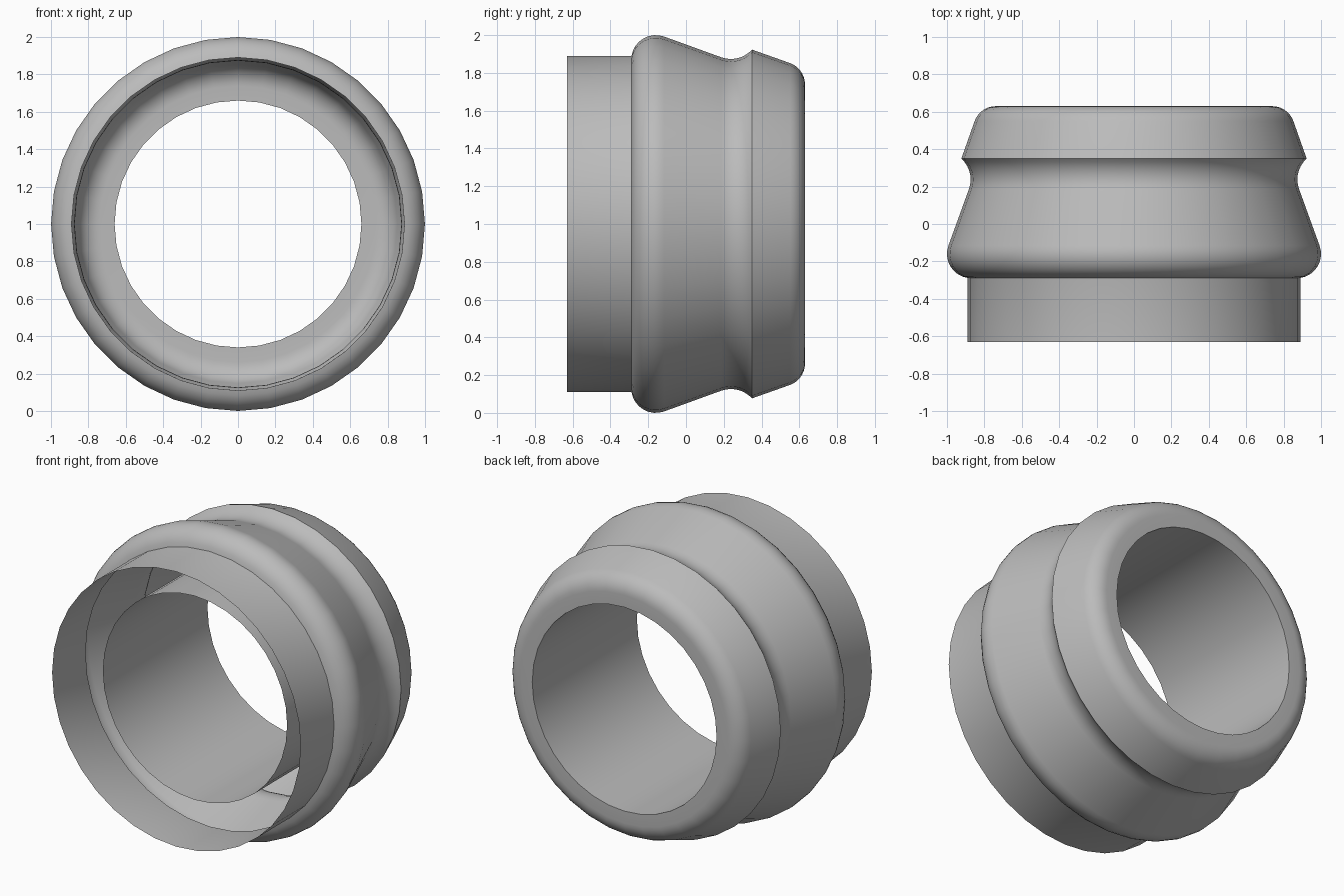
import bpy, bmesh
from math import sin, cos, radians, tan, pi
from mathutils import Matrix

cube = bpy.data.objects.get("Cube")
if cube:
    bpy.data.objects.remove(cube)

SEGMENTS = 36
grey = bpy.data.materials.new("plain grey")
grey.use_nodes = True
colour = (0.5, 0.5, 0.5, 1)
grey.diffuse_color = colour
grey.node_tree.nodes["Principled BSDF"].inputs["Base Color"].default_value = colour


def arc(y, r, radius, start, end, steps):
    """Points (y, r) on an arc, angles in degrees from the +y direction."""
    angles = [radians(start + (end - start) * i / steps) for i in range(steps + 1)]
    return [(y + radius * cos(a), r + radius * sin(a)) for a in angles]


def lathe(name, profile):
    """Revolve an open (y, r) profile about the y axis."""
    bm = bmesh.new()
    verts = [bm.verts.new((0, y, r)) for y, r in profile]
    edges = [bm.edges.new(pair) for pair in zip(verts, verts[1:])]
    bmesh.ops.spin(bm, geom=verts + edges, cent=(0, 0, 0), axis=(0, 1, 0),
                   angle=2 * pi, steps=SEGMENTS, use_merge=True)
    bmesh.ops.remove_doubles(bm, verts=bm.verts, dist=1e-4)
    bmesh.ops.recalc_face_normals(bm, faces=bm.faces)
    # Single-sheet walls face away from the axis
    side = max(bm.faces, key=lambda f: f.calc_area())
    c = side.calc_center_median()
    if side.normal.x * c.x + side.normal.z * c.z < 0:
        bmesh.ops.reverse_faces(bm, faces=bm.faces)
    bm.transform(Matrix.Translation((0, 0, 1)))
    mesh = bpy.data.meshes.new(name)
    bm.to_mesh(mesh)
    bm.free()
    mesh.materials.append(grey)
    ob = bpy.data.objects.new(name, mesh)
    bpy.context.collection.objects.link(ob)
    bpy.ops.object.select_all(action="DESELECT")
    ob.select_set(True)
    bpy.context.view_layer.objects.active = ob
    bpy.ops.object.shade_smooth_by_angle(angle=radians(35))
    return ob


FRONT, BACK, BORE = -0.63, 0.63, 0.66
SLOPE = 20  # taper of the conical parts

# Thin front sleeve
sleeve = [(FRONT, 0.89), (-0.29, 0.89)]
# Rounded bulge, taper, concave groove
bulge = arc(-0.16, 0.87, 0.13, 171, 90 - SLOPE, 8)
groove = arc(0.238, 1.0235, 0.15, 270 - SLOPE, 318, 7)
# Tapered rear collar, rounded into the flat end ring
collar = arc(BACK - 0.12, 0.739, 0.12, 90 - SLOPE, 0, 7)

lathe("outer_shell", sleeve + bulge + groove + collar + [(BACK, BORE)])
lathe("inner_tube", [(-0.44, BORE), (BACK, BORE)])
